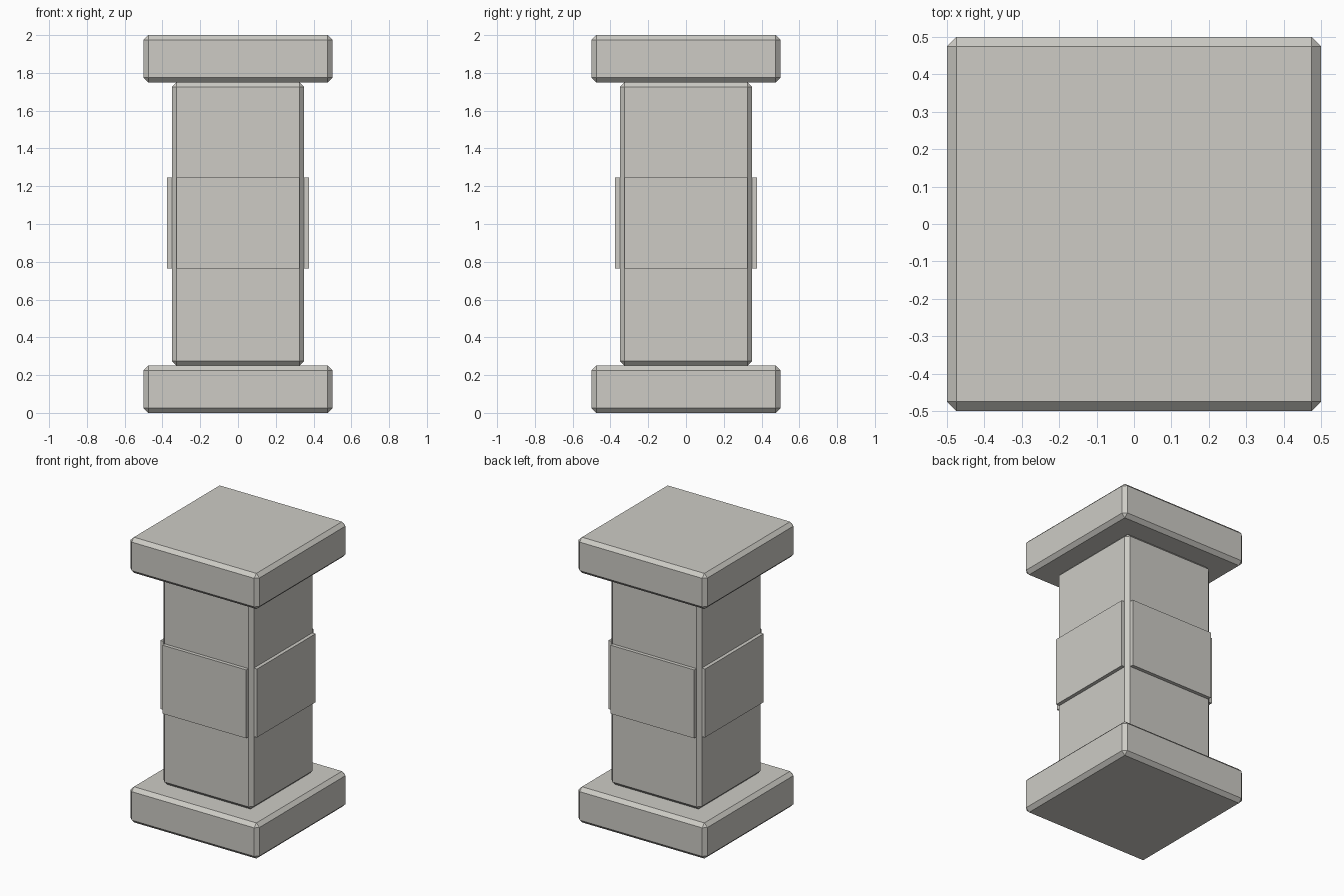
import bpy
import bmesh
from mathutils import Vector

old = bpy.data.objects.get("Cube")
if old:
    bpy.data.objects.remove(old, do_unlink=True)

# Pale stone for the whole pillar
stone = bpy.data.materials.new("pale stone")
stone.use_nodes = True
colour = (0.61, 0.60, 0.56, 1)
stone.diffuse_color = colour
stone.node_tree.nodes["Principled BSDF"].inputs["Base Color"].default_value = colour

CHAMFER = 0.025


def chamfered_block(half, bottom, top):
    """Square block with a single flat chamfer on every edge."""
    bm = bmesh.new()
    bmesh.ops.create_cube(bm, size=1)
    for v in bm.verts:
        v.co = Vector((v.co.x * 2 * half, v.co.y * 2 * half,
                       bottom + (v.co.z + 0.5) * (top - bottom)))
    bmesh.ops.bevel(bm, geom=bm.edges[:], offset=CHAMFER, segments=1,
                    profile=0.5, affect='EDGES')
    return bm


def finish(name, bm):
    bm.normal_update()
    mesh = bpy.data.meshes.new(name)
    bm.to_mesh(mesh)
    bm.free()
    mesh.materials.append(stone)
    bpy.context.collection.objects.link(bpy.data.objects.new(name, mesh))


# Base and capital slabs
finish("base_slab", chamfered_block(0.5, 0, 0.25))
finish("capital_slab", chamfered_block(0.5, 1.75, 2))

# Shaft, with a raised panel drawn out of the middle of each side
shaft = chamfered_block(0.35, 0.25, 1.75)
panel_bottom, panel_top = 0.765, 1.245
for z in (panel_bottom, panel_top):
    bmesh.ops.bisect_plane(
        shaft, geom=shaft.verts[:] + shaft.edges[:] + shaft.faces[:],
        plane_co=(0, 0, z), plane_no=(0, 0, 1))
shaft.normal_update()
sides = [f for f in shaft.faces
         if panel_bottom < f.calc_center_median().z < panel_top
         and max(abs(f.normal.x), abs(f.normal.y)) > 0.99]
for face in bmesh.ops.extrude_discrete_faces(shaft, faces=sides)["faces"]:
    face.normal_update()
    bmesh.ops.translate(shaft, verts=face.verts[:], vec=face.normal * CHAMFER)
finish("shaft_with_panels", shaft)
